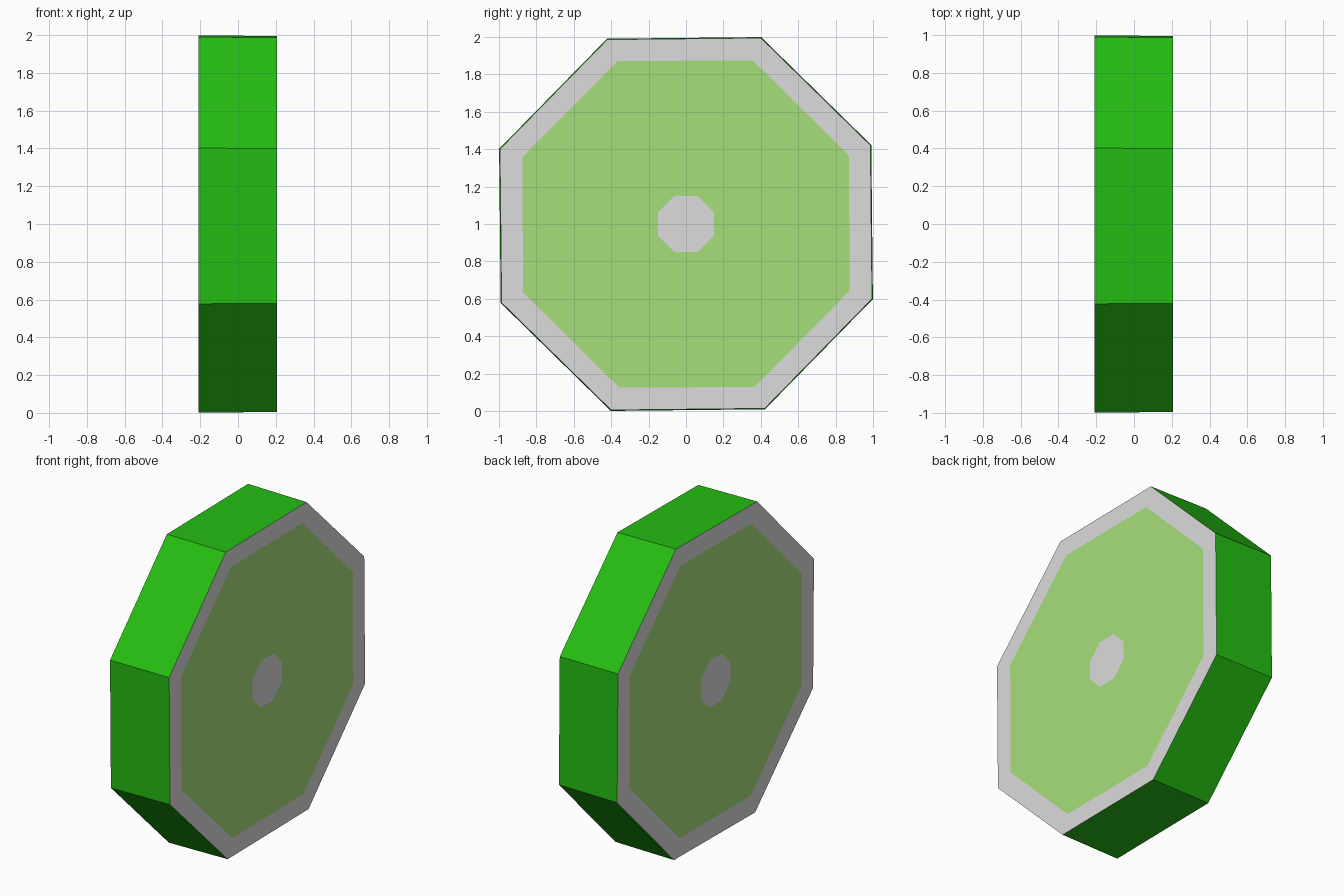
import bpy, bmesh, math

if "Cube" in bpy.data.objects:
    bpy.data.objects.remove(bpy.data.objects["Cube"])


def srgb(c):
    c /= 255
    return c / 12.92 if c <= 0.04045 else ((c + 0.055) / 1.055) ** 2.4


def material(name, rgb):
    m = bpy.data.materials.new(name)
    m.diffuse_color = (*[srgb(c) for c in rgb], 1)
    m.use_nodes = True
    m.node_tree.nodes["Principled BSDF"].inputs["Base Color"].default_value = m.diffuse_color
    return m


mats = [material("rim green", (37, 189, 18)),
        material("pale grey", (220, 220, 220)),
        material("light green", (167, 223, 123))]

bm = bmesh.new()


def octagon(x, radius, turn):
    """Eight-sided loop around the x axis, centred at z = 1."""
    return [bm.verts.new((x, radius * math.cos(a), 1 + radius * math.sin(a)))
            for a in (math.radians(22.5 + 45 * i + turn) for i in range(8))]


def bridge(a, b, mat):
    for i in range(8):
        j = (i + 1) % 8
        bm.faces.new((a[i], a[j], b[j], b[i])).material_index = mat


# each flat side: grey border, light green field, grey centre patch
COS = math.cos(math.pi / 8)
outer = []
for x, radius in ((-0.21, 1.077), (0.207, 1.072)):
    edge = octagon(x, radius, 0.6)
    field = octagon(x, 0.873 / COS, 0.3)
    hub = octagon(x, 0.15 / COS, 0)
    bridge(edge, field, 1)
    bridge(field, hub, 2)
    bm.faces.new(hub).material_index = 1
    outer.append(edge)

# green rim between the two sides
bridge(outer[0], outer[1], 0)
bmesh.ops.recalc_face_normals(bm, faces=bm.faces)

mesh = bpy.data.meshes.new("octagonal_disc")
bm.to_mesh(mesh)
bm.free()
for m in mats:
    mesh.materials.append(m)
bpy.context.collection.objects.link(bpy.data.objects.new("octagonal_disc", mesh))
